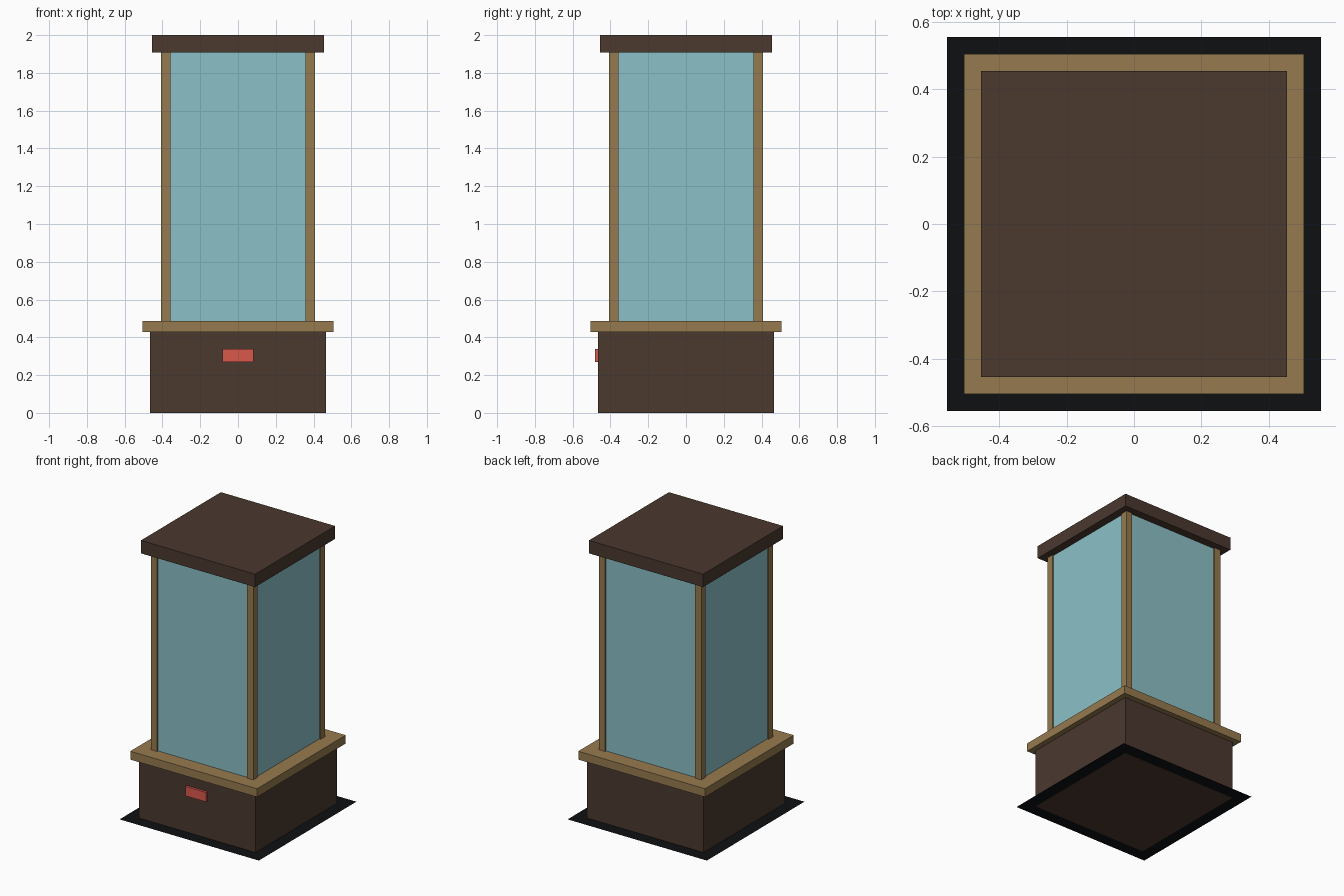
import bpy
import bmesh
from mathutils import Matrix, Vector

default = bpy.data.objects.get("Cube")
if default:
    bpy.data.objects.remove(default, do_unlink=True)


def material(name, rgb):
    mat = bpy.data.materials.new(name)
    mat.use_nodes = True
    color = (*rgb, 1.0)
    mat.diffuse_color = color
    mat.node_tree.nodes["Principled BSDF"].inputs["Base Color"].default_value = color
    return mat


dark_wood = material("dark_wood", (0.069, 0.040, 0.028))
light_wood = material("light_wood", (0.305, 0.195, 0.077))
glass = material("pale_glass", (0.258, 0.533, 0.571))
red = material("red_plate", (0.694, 0.098, 0.072))
black = material("black_mat", (0.0045, 0.005, 0.006))


def finish(name, bm, mat):
    mesh = bpy.data.meshes.new(name)
    bm.to_mesh(mesh)
    bm.free()
    mesh.materials.append(mat)
    obj = bpy.data.objects.new(name, mesh)
    bpy.context.collection.objects.link(obj)
    return obj


def box(name, low, high, mat):
    low, high = Vector(low), Vector(high)
    bm = bmesh.new()
    bmesh.ops.create_cube(
        bm, size=1,
        matrix=Matrix.Translation((low + high) / 2) @ Matrix.Diagonal((*(high - low), 1)))
    return finish(name, bm, mat)


def slab(name, half, bottom, top, mat):
    return box(name, (-half, -half, bottom), (half, half, top), mat)


BASE_TOP, TRIM_TOP, LID_BOTTOM, TOP = 0.427, 0.487, 1.907, 2.0

# Thin floor mat, just above the underside of the base
bm = bmesh.new()
bmesh.ops.create_grid(bm, x_segments=1, y_segments=1, size=0.555,
                      matrix=Matrix.Translation((0, 0, 0.002)))
finish("floor_mat", bm, black)

# Plinth, trim, glass case and lid
slab("base", 0.465, 0, BASE_TOP, dark_wood)
slab("base_trim", 0.505, BASE_TOP, TRIM_TOP, light_wood)
slab("glass_case", 0.397, TRIM_TOP, LID_BOTTOM, glass)
slab("lid", 0.455, LID_BOTTOM, TOP, dark_wood)

# Corner posts
OUTER, WIDTH = 0.408, 0.05
center = OUTER - WIDTH / 2
for x_name, sx in (("right", -1), ("left", 1)):
    for y_name, sy in (("front", -1), ("back", 1)):
        corner = Vector((sx * center, sy * center, TRIM_TOP))
        half = Vector((WIDTH / 2, WIDTH / 2, 0))
        box(f"{y_name}_{x_name}_post", corner - half,
            corner + half + Vector((0, 0, LID_BOTTOM - TRIM_TOP)), light_wood)

# Small plate on the front of the base
box("front_plate", (-0.082, -0.482, 0.27), (0.082, -0.46, 0.338), red)
